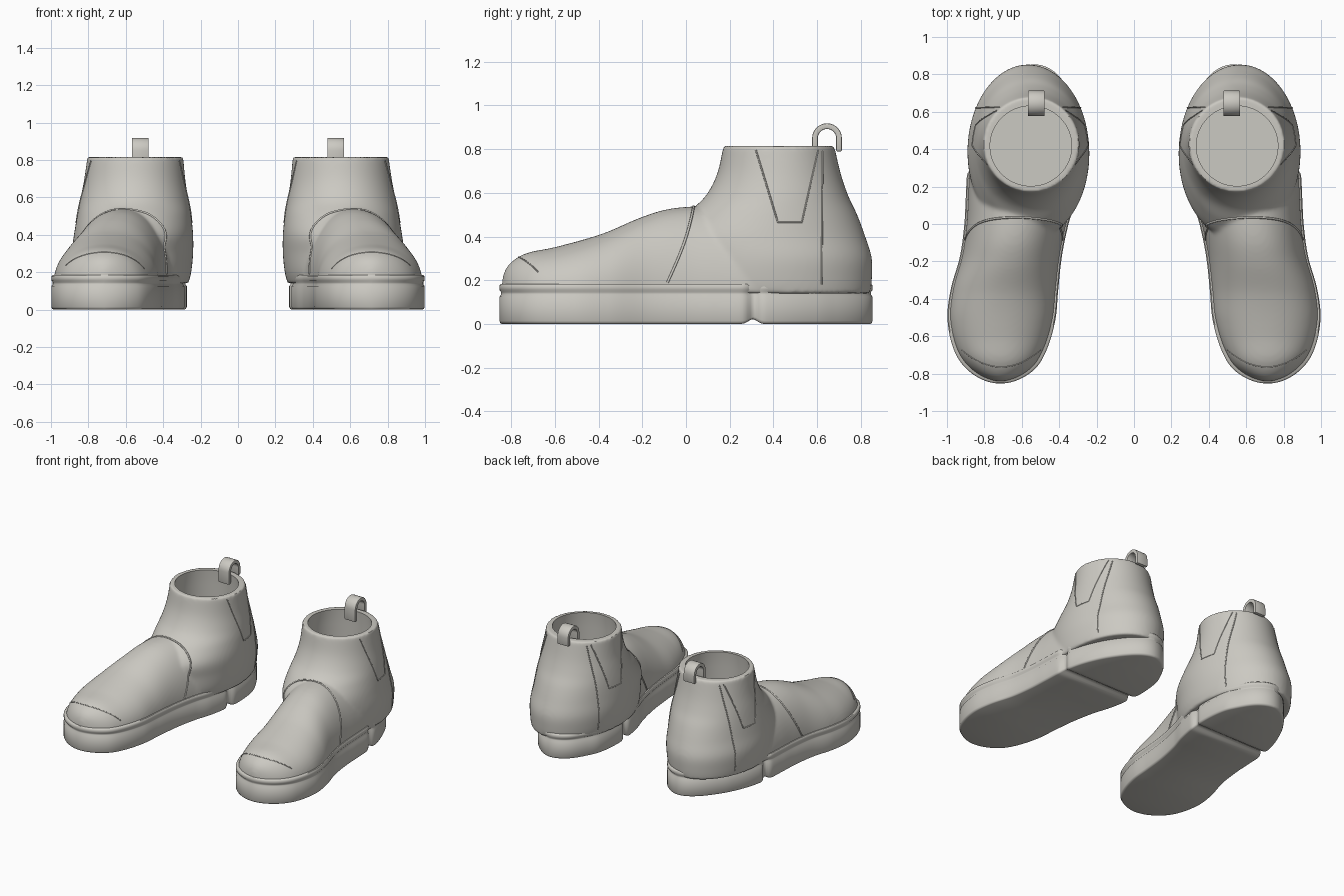
import bpy, bmesh, math
from mathutils import Vector
from mathutils.bvhtree import BVHTree

if "Cube" in bpy.data.objects:
    bpy.data.objects.remove(bpy.data.objects["Cube"])

HALF = 0.853   # half length of the sole
mat = bpy.data.materials.new("warm_grey")
mat.use_nodes = True
COLOR = (0.6, 0.585, 0.54, 1)
mat.diffuse_color = COLOR
mat.node_tree.nodes["Principled BSDF"].inputs["Base Color"].default_value = COLOR


def spline(keys, t):
    """Smooth interpolation through rows of (t, values...)."""
    t = min(max(t, keys[0][0]), keys[-1][0])
    i = max(k for k in range(len(keys) - 1) if keys[k][0] <= t)
    a, b = keys[i], keys[i + 1]
    p, n = keys[max(i - 1, 0)], keys[min(i + 2, len(keys) - 1)]
    h = b[0] - a[0]
    s = (t - a[0]) / h
    out = []
    for k in range(1, len(a)):
        ma = (b[k] - p[k]) / (b[0] - p[0]) * h
        mb = (n[k] - a[k]) / (n[0] - a[0]) * h
        out.append((2*s**3 - 3*s**2 + 1) * a[k] + (s**3 - 2*s**2 + s) * ma
                   + (3*s**2 - 2*s**3) * b[k] + (s**3 - s**2) * mb)
    return out


def by_length(rows):
    return [(math.acos(max(-1, min(1, -r[0] / HALF))),) + r[1:] for r in rows]


def finish(obj, angle=40):
    me = obj.data
    me.materials.clear()
    me.materials.append(mat)
    me.polygons.foreach_set("use_smooth", [True] * len(me.polygons))
    me.set_sharp_from_angle(angle=math.radians(angle))


def mirror(obj):
    m = obj.modifiers.new("other_boot", 'MIRROR')
    m.use_mirror_merge = False


def new_object(name, bm):
    bmesh.ops.recalc_face_normals(bm, faces=bm.faces)
    me = bpy.data.meshes.new(name)
    bm.to_mesh(me)
    bm.free()
    obj = bpy.data.objects.new(name, me)
    bpy.context.collection.objects.link(obj)
    return obj


def loft(bm, rings, strip_caps=False):
    rows = [[bm.verts.new(p) for p in r] for r in rings]
    n = len(rows[0])
    for a, b in zip(rows, rows[1:]):
        for i in range(n):
            bm.faces.new((a[i], a[(i + 1) % n], b[(i + 1) % n], b[i]))
    for r in (rows[0], rows[-1]):
        if strip_caps:
            for i in range(n // 2 - 1):
                bm.faces.new((r[i], r[i + 1], r[n - 2 - i], r[n - 1 - i]))
        else:
            bm.faces.new(r)


def bake(obj):
    dg = bpy.context.evaluated_depsgraph_get()
    me = bpy.data.meshes.new_from_object(obj.evaluated_get(dg))
    obj.modifiers.clear()
    obj.data = me


# Sole outline: length position, inner x, outer x
outline = by_length([
    (-HALF, .715, .715), (-.78, .535, .89), (-.68, .47, .96), (-.51, .42, .997),
    (-.35, .405, .98), (-.17, .385, .93), (0, .35, .907), (.13, .31, .90),
    (.3, .28, .89), (.45, .275, .86), (.6, .295, .80), (.69, .335, .745),
    (.8, .41, .65), (HALF, .53, .53)])

# Sole, with a groove under the rim and a notch before the heel
STEPS = 200
bm = bmesh.new()
rings = []
for z, inset in ((0, .012), (.004, .004), (.014, 0), (.125, 0), (.135, .007),
                 (.146, .007), (.156, 0), (.176, 0), (.184, .006)):
    inner, outer = [], []
    for i in range(STEPS):
        u = (i + .5) / STEPS * math.pi
        xi, xo = spline(outline, u)
        y = -HALF * math.cos(u)
        notch = math.exp(-((y - .31) / .028) ** 2)
        d = inset + .024 * notch
        c, w = (xi + xo) / 2, (xo - xi) / 2
        w = max(w - d, .1 * w)
        zz = z + .022 * notch * max(0, 1 - z / .1)
        inner.append((c - w, y * (1 - inset / HALF), zz))
        outer.append((c + w, y * (1 - inset / HALF), zz))
    rings.append(inner + outer[::-1])
loft(bm, rings, True)
sole = new_object("soles", bm)
finish(sole, 50)
mirror(sole)

# Upper: foot lofted along its length
tops = by_length([(-HALF, .17), (-.835, .25), (-.8, .29), (-.735, .325), (-.6, .353),
                  (-.39, .412), (-.21, .487), (-.1, .522), (.02, .537), (.2, .54), (.5, .5)])
BASE = .14
bm = bmesh.new()
rings = []
for i in range(90):
    u = .03 + i / 89 * 2.06
    xi, xo = spline(outline, u)
    top = spline(tops, u)[0]
    c, w = (xi + xo) / 2, max((xo - xi) / 2 - .012, .004)
    ring = []
    for k in range(41):
        a = k / 40 * math.pi
        ring.append((c + w * math.copysign(abs(math.cos(a)) ** .95, math.cos(a)),
                     -(HALF - .01) * math.cos(u), BASE + (top - BASE) * math.sin(a) ** .95))
    rings.append(ring)
loft(bm, rings)

# Upper: heel and ankle shaft lofted upward; height, front, back, inner, outer
shaft = [(.14, -.06, .843, .265, .875), (.2, -.08, .85, .25, .885), (.3, -.08, .85, .24, .89),
         (.4, -.08, .82, .24, .877), (.5, .0, .783, .25, .86), (.58, .085, .745, .263, .845),
         (.68, .14, .71, .28, .825), (.815, .172, .678, .293, .805)]


def ellipse(z, f, b, l, r, n=96):
    return [((l + r) / 2 + (r - l) / 2 * math.cos(k / n * math.tau),
             (f + b) / 2 + (b - f) / 2 * math.sin(k / n * math.tau), z) for k in range(n)]


heights = [.14 + .675 * i / 40 for i in range(41)]
loft(bm, [ellipse(z, *spline(shaft, z)) for z in heights])
upper = new_object("boot_uppers", bm)
m = upper.modifiers.new("blend", 'REMESH')
m.mode, m.voxel_size = 'VOXEL', .011
m = upper.modifiers.new("soften", 'SMOOTH')
m.factor, m.iterations = .5, 8
bake(upper)

# Seam paths are projected onto the upper
dg = bpy.context.evaluated_depsgraph_get()
tree = BVHTree.FromObject(upper, dg)


def project(origin, target):
    o, t = Vector(origin), Vector(target)
    return tree.ray_cast(o, (t - o).normalized())[0]


def subdivide(points, n=16):
    return [Vector(a).lerp(Vector(b), i / n) for a, b in zip(points, points[1:]) for i in range(n)] \
        + [Vector(points[-1])]


def seam(name, hits, radius=.0045):
    hits = [h for h in hits if h]
    cu = bpy.data.curves.new(name, 'CURVE')
    cu.dimensions = '3D'
    cu.bevel_depth, cu.bevel_resolution = radius, 1
    sp = cu.splines.new('POLY')
    sp.points.add(len(hits) - 1)
    for p, h in zip(sp.points, hits):
        p.co = (*h, 1)
    obj = bpy.data.objects.new(name, cu)
    bpy.context.collection.objects.link(obj)
    dg = bpy.context.evaluated_depsgraph_get()
    me = bpy.data.meshes.new_from_object(obj.evaluated_get(dg))
    bpy.data.objects.remove(obj)
    obj = bpy.data.objects.new(name, me)
    bpy.context.collection.objects.link(obj)
    finish(obj, 80)
    mirror(obj)


# Vamp seam over the instep and toe cap seam
arc = []
for k in range(61):
    a = k / 60 * math.pi
    y = -.085 + .12 * math.sin(a)
    arc.append(project((.63 + math.cos(a), y, .19 + math.sin(a)), (.63, y, .19)))
seam("vamp_seams", arc, .006)
seam("toe_cap_seams", [project((x, -.765 + .09 * ((x - .71) / .21) ** 2, 1),
                               (x, -.765 + .09 * ((x - .71) / .21) ** 2, 0))
                       for x in [.5 + .42 * k / 30 for k in range(31)]], .003)

# Elastic side panel outlines and heel strip edges on both sides of the ankle
gore = subdivide([(.32, .795), (.42, .465), (.53, .465), (.605, .795)])
strip = subdivide([(.625, .79), (.62, .18)], 30)
for side, word in ((-1, "inner"), (1, "outer")):
    for path, name in ((gore, "side_panel_seams"), (strip, "heel_strip_seams")):
        seam(f"{word}_{name}", [project((.55 + side, p[0], p[1]), (.55, p[0], p[1])) for p in path], .004)

# Hollow out the ankle opening
bm = bmesh.new()
loft(bm, [ellipse(.2, .19, .64, .32, .78), ellipse(.7, .19, .64, .32, .78),
          ellipse(.83, .205, .63, .335, .768), ellipse(1, .205, .63, .335, .768)])
cutter = new_object("opening_cutter", bm)
cutter.hide_render = True
m = upper.modifiers.new("opening", 'BOOLEAN')
m.operation, m.solver, m.object = 'DIFFERENCE', 'EXACT', cutter
bake(upper)
bpy.data.objects.remove(cutter)
finish(upper)
mirror(upper)

# Pull loop arched over the back of the collar
bm = bmesh.new()
rings = []
path = [(.61, .76, 0)] + [(.645, .85, k / 16 * math.pi) for k in range(17)] + [(.645, .79, math.pi)]
for cy, cz, a in path:
    ring = []
    for r, x in ((.068, .478), (.068, .568), (.042, .568), (.042, .478)):
        ring.append((x, .645 - r * math.cos(a), cz + r * math.sin(a)))
    rings.append(ring)
loft(bm, rings)
loop = new_object("pull_loops", bm)
m = loop.modifiers.new("soft_edges", 'BEVEL')
m.width, m.segments, m.limit_method, m.angle_limit = .005, 2, 'ANGLE', .9
bake(loop)
finish(loop)
mirror(loop)
